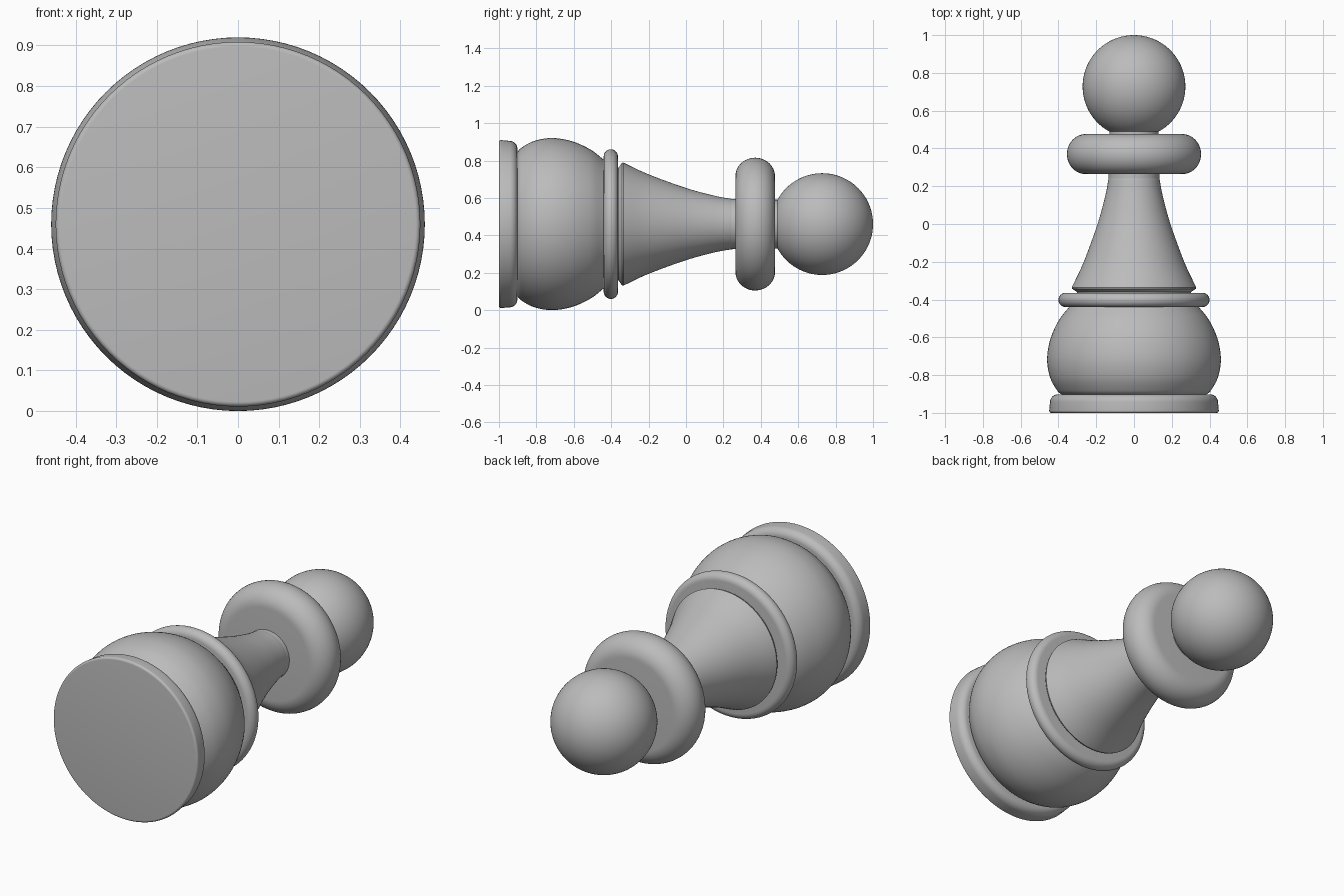
import bpy, bmesh, math
from mathutils import Vector

cube = bpy.data.objects.get("Cube")
if cube:
    bpy.data.objects.remove(cube, do_unlink=True)

AXIS_Z = 0.46
SEGMENTS = 96

grey = bpy.data.materials.new("plain grey")
grey.use_nodes = True
grey.diffuse_color = (0.5, 0.5, 0.5, 1)
grey.node_tree.nodes["Principled BSDF"].inputs["Base Color"].default_value = (0.5, 0.5, 0.5, 1)


def arc(y, r, ry, rr, start, end, steps=12):
    """Elliptical arc of (y, radius) points; angle 0 points outward, 90 to +y."""
    angles = [math.radians(start + (end - start) * i / steps) for i in range(steps + 1)]
    return [(y + ry * math.sin(a), max(r + rr * math.cos(a), 0)) for a in angles]


def smooth_curve(points, steps=8):
    """Catmull-Rom curve through (y, radius) points."""
    p = [Vector(q) for q in points]
    p = [2 * p[0] - p[1]] + p + [2 * p[-1] - p[-2]]
    out = []
    for a, b, c, d in zip(p, p[1:], p[2:], p[3:]):
        for i in range(steps):
            t = i / steps
            out.append(tuple(0.5 * (2 * b + (c - a) * t + (2 * a - 5 * b + 4 * c - d) * t * t
                                    + (3 * b - a - 3 * c + d) * t ** 3)))
    return out + [tuple(p[-2])]


def turned(name, profile):
    """Spin a profile around the lying piece's long axis."""
    profile = [(profile[0][0], 0)] + profile + [(profile[-1][0], 0)]
    bm = bmesh.new()
    verts = [bm.verts.new((r, y, 0)) for y, r in profile]
    edges = [bm.edges.new(pair) for pair in zip(verts, verts[1:])]
    bmesh.ops.spin(bm, geom=verts + edges, cent=(0, 0, 0), axis=(0, 1, 0),
                   angle=math.tau, steps=SEGMENTS, use_merge=True)
    bmesh.ops.remove_doubles(bm, verts=bm.verts, dist=0.0002)
    bmesh.ops.recalc_face_normals(bm, faces=bm.faces)
    mesh = bpy.data.meshes.new(name)
    bm.to_mesh(mesh)
    bm.free()
    mesh.materials.append(grey)
    obj = bpy.data.objects.new(name, mesh)
    obj.location.z = AXIS_Z
    bpy.context.collection.objects.link(obj)
    bpy.ops.object.select_all(action="DESELECT")
    obj.select_set(True)
    bpy.context.view_layer.objects.active = obj
    bpy.ops.object.shade_smooth_by_angle(angle=math.radians(35))


# Foot disc: tight edge below, softer edge above
turned("foot_disc", arc(-0.988, 0.437, 0.012, 0.012, -90, 0, 6)
       + arc(-0.945, 0.405, 0.043, 0.04, 0, 90))

# Bulging body
turned("body", smooth_curve([(-0.905, 0.38), (-0.88, 0.408), (-0.81, 0.445), (-0.715, 0.46),
                             (-0.61, 0.443), (-0.51, 0.398), (-0.435, 0.34)]))

# Thin ring above the body
turned("lower_ring", arc(-0.402, 0.362, 0.038, 0.038, -90, 90, 16))

# Flared stem, running through the collar as a neck
turned("stem", [(-0.375, 0.3), (-0.36, 0.302), (-0.343, 0.327)]
       + smooth_curve([(-0.335, 0.329), (-0.2, 0.266), (0, 0.193), (0.15, 0.152),
                       (0.23, 0.137), (0.27, 0.134), (0.5, 0.13)]))

# Thick rounded collar
turned("collar", arc(0.37, 0.255, 0.106, 0.1, -90, 90, 24))

# Ball head
turned("head", arc(0.728, 0, 0.272, 0.272, -90, 90, 48))
